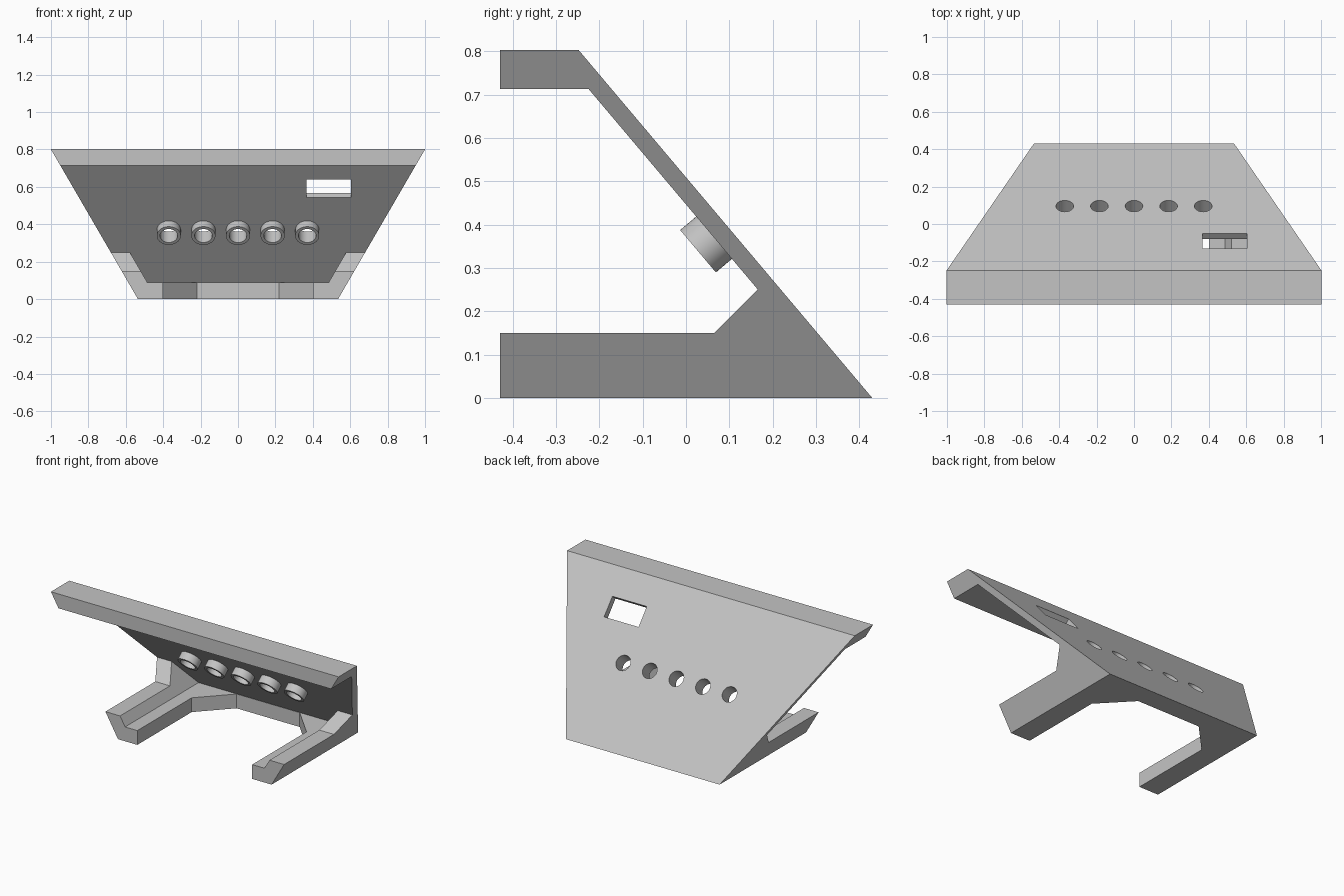
import bpy, bmesh, math
from mathutils import Vector, Matrix

cube = bpy.data.objects.get("Cube")
if cube:
    bpy.data.objects.remove(cube, do_unlink=True)

# Single grey plastic
grey = bpy.data.materials.new("light_grey")
grey.use_nodes = True
colour = (0.55, 0.55, 0.55, 1)
grey.diffuse_color = colour
grey.node_tree.nodes["Principled BSDF"].inputs["Base Color"].default_value = colour

FLARE = 0.581      # sideways spread per unit of height
LEAN = 0.844       # backward lean of the panel per unit of height
FRONT, BACK = -0.43, 0.43
HEIGHT, THICK = 0.803, 0.04


def outer_y(z):
    return BACK - LEAN * z


def inner_y(z):
    return outer_y(z) - 0.053


def make_object(name, bm):
    bmesh.ops.recalc_face_normals(bm, faces=bm.faces)
    mesh = bpy.data.meshes.new(name)
    bm.to_mesh(mesh)
    bm.free()
    mesh.materials.append(grey)
    obj = bpy.data.objects.new(name, mesh)
    bpy.context.collection.objects.link(obj)
    return obj


def loft(name, ring_a, ring_b):
    """Close two matching outlines into a solid."""
    bm = bmesh.new()
    a = [bm.verts.new(p) for p in ring_a]
    b = [bm.verts.new(p) for p in ring_b]
    bm.faces.new(a)
    bm.faces.new(b[::-1])
    for i in range(len(a)):
        j = (i + 1) % len(a)
        bm.faces.new((a[i], b[i], b[j], a[j]))
    return make_object(name, bm)


def flared_prism(name, profile, half_width):
    """Side profile (y, z) widened with height on both sides."""
    sides = [[(s * (half_width + FLARE * z), y, z) for y, z in profile] for s in (-1, 1)]
    return loft(name, *sides)


def combine(target, tool, operation):
    mod = target.modifiers.new("cut", "BOOLEAN")
    mod.operation, mod.solver, mod.object = operation, "EXACT", tool
    bpy.context.view_layer.objects.active = target
    bpy.ops.object.modifier_apply(modifier=mod.name)
    bpy.data.objects.remove(tool, do_unlink=True)


# Axes of the leaning panel: local z points out of its back face
normal = Vector((0, 1, LEAN)).normalized()
up_slope = Vector((0, -LEAN, 1)).normalized()
across = up_slope.cross(normal)


def on_panel(x, z, depth):
    origin = Vector((x, outer_y(z), z)) - normal * depth
    basis = Matrix((across, up_slope, normal)).transposed().to_4x4()
    return Matrix.Translation(origin) @ basis


def panel_cylinder(name, x, z, radius, near, far):
    bm = bmesh.new()
    bmesh.ops.create_cone(bm, cap_ends=True, segments=48, radius1=radius, radius2=radius,
                          depth=far - near, matrix=on_panel(x, z, (near + far) / 2))
    return make_object(name, bm)


# Stand: top lip, leaning panel and base in one side profile
stand = flared_prism("stand_body", [
    (FRONT, 0), (BACK, 0), (outer_y(HEIGHT), HEIGHT), (FRONT, HEIGHT),
    (FRONT, 0.713), (inner_y(0.713), 0.713), (inner_y(0.25), 0.25),
    (inner_y(0.25) - 0.1, 0.15), (FRONT, 0.15)], 0.535)

# Recess between the side walls, leaving a shelf on each arm
recess = flared_prism("recess_cutter", [
    (-0.6, 0.09), (inner_y(0.09), 0.09), (inner_y(0.25), 0.25), (-0.6, 0.25)], 0.433)
combine(stand, recess, "DIFFERENCE")

# Opening between the arms with angled back corners
back = inner_y(0.092)
plan = [(-0.4, -0.6), (0.4, -0.6), (0.4, 0.11), (0.22, back), (-0.22, back), (-0.4, 0.11)]
opening = loft("opening_cutter", *[[(x, y, z) for x, y in plan] for z in (-0.1, 0.092)])
combine(stand, opening, "DIFFERENCE")

# Row of collars on the inner face, each drilled through
for i in range(-2, 3):
    x, z = i * 0.185, 0.396
    combine(stand, panel_cylinder("collar", x, z, 0.064, THICK - 0.01, 0.089), "UNION")
    combine(stand, panel_cylinder("drill", x, z, 0.047, -0.1, 0.2), "DIFFERENCE")

# Rectangular window
bm = bmesh.new()
bmesh.ops.create_cube(bm, size=1, matrix=on_panel(0.485, 0.617, THICK / 2)
                      @ Matrix.Diagonal((0.24, 0.128, 0.2, 1)))
combine(stand, make_object("window_cutter", bm), "DIFFERENCE")

# Smooth round walls, crisp edges
bpy.ops.object.select_all(action="DESELECT")
stand.select_set(True)
bpy.context.view_layer.objects.active = stand
bpy.ops.object.shade_smooth_by_angle(angle=math.radians(30))
